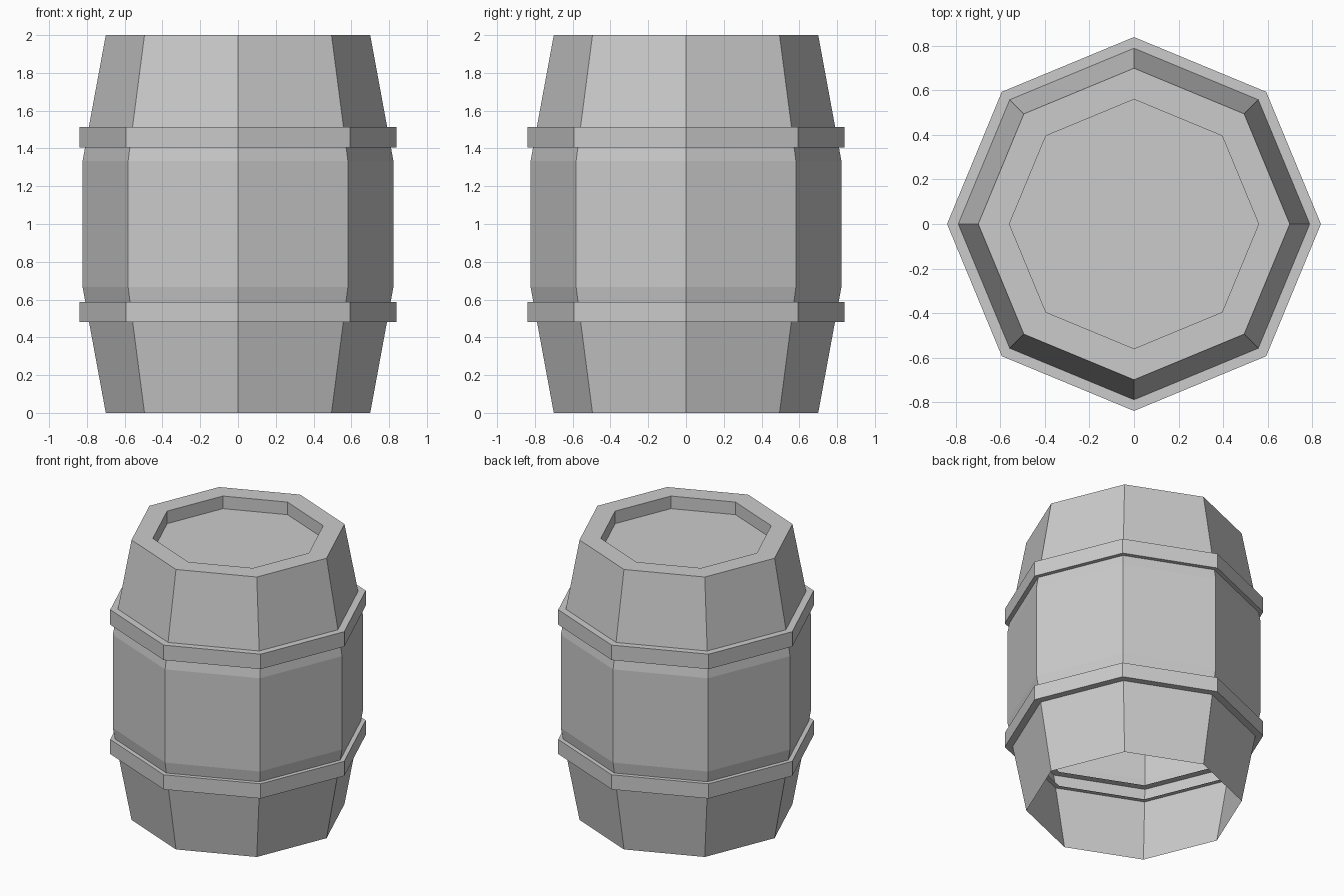
import bpy
import math

if "Cube" in bpy.data.objects:
    bpy.data.objects.remove(bpy.data.objects["Cube"])

SIDES = 8


def lathe(name, profile, cap_end=False):
    """Spin an (radius, z) profile into a flat-faced octagonal shell."""
    verts, faces = [], []
    for r, z in profile:
        for i in range(SIDES):
            a = 2 * math.pi * i / SIDES
            verts.append((r * math.cos(a), r * math.sin(a), z))
    for k in range(len(profile) - 1):
        for i in range(SIDES):
            j = (i + 1) % SIDES
            lo, hi = k * SIDES, (k + 1) * SIDES
            faces.append((lo + i, lo + j, hi + j, hi + i))
    if cap_end:
        faces.append(tuple(range((len(profile) - 1) * SIDES, len(verts))))
    mesh = bpy.data.meshes.new(name)
    mesh.from_pydata(verts, [], faces)
    mesh.update()
    obj = bpy.data.objects.new(name, mesh)
    bpy.context.collection.objects.link(obj)
    return obj


# Barrel shell: open underneath, with a rim and recessed lid on top
lathe("barrel_body", [
    (0.70, 0.0), (0.823, 0.667), (0.823, 1.333), (0.70, 2.0),
    (0.56, 2.0), (0.56, 1.91),
], cap_end=True)

# Hoops: channel sections whose flanges pass through the shell
for name, z0, z1 in (("lower_hoop", 0.482, 0.587), ("upper_hoop", 1.406, 1.513)):
    lathe(name, [(0.755, z0), (0.84, z0), (0.84, z1), (0.755, z1)])
